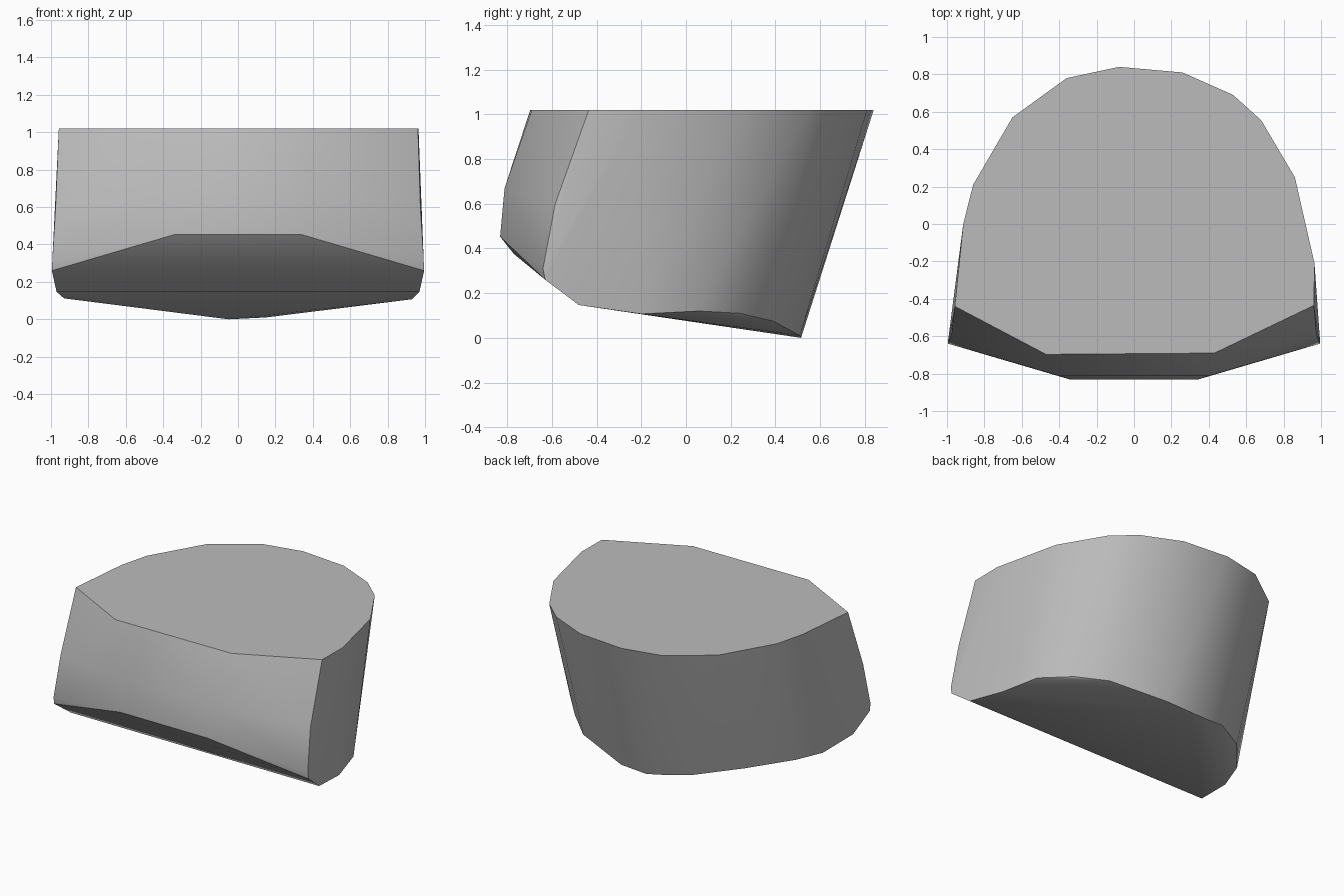
import bpy, bmesh, math

if "Cube" in bpy.data.objects:
    bpy.data.objects.remove(bpy.data.objects["Cube"], do_unlink=True)

# Single grey finish
grey = bpy.data.materials.new("mid_grey")
grey.use_nodes = True
colour = (0.5, 0.5, 0.5, 1)
grey.diffuse_color = colour
grey.node_tree.nodes["Principled BSDF"].inputs["Base Color"].default_value = colour

TOP = 1.02

# Flat top outline
top_outline = [(-.08, .84), (.26, .81), (.53, .69), (.68, .555), (.86, .25),
               (.965, -.21), (.962, -.435), (.43, -.69), (-.47, -.697),
               (-.958, -.44), (-.913, 0), (-.86, .21), (-.65, .57), (-.36, .78)]

# Gently bowed underside, undercut back
underside = [(-.05, .515, 0), (.15, .51, .01), (.53, .39, .075), (.7, .24, .11),
             (.86, .06, .12), (.93, -.2, .107), (-.93, -.2, .112), (-.86, 0, .12),
             (-.64, .26, .1), (-.36, .45, .05), (-.2, .485, .02)]

# Front nose and side corners, mirrored across x
nose_half = [(.34, -.832, .453), (.4, -.812, .67), (.3, -.77, .375),
             (.97, -.48, .147), (.995, -.63, .26), (.993, -.64, .31),
             (.975, -.585, .6)]

# Wrap the outlines in one convex block
bm = bmesh.new()
points = [(x, y, TOP) for x, y in top_outline] + underside
points += [(s * x, y, z) for x, y, z in nose_half for s in (-1, 1)]
for p in points:
    bm.verts.new(p)
hull = bmesh.ops.convex_hull(bm, input=bm.verts[:])
bmesh.ops.delete(bm, geom=list({g for g in hull["geom_interior"] + hull["geom_unused"]
                                if isinstance(g, bmesh.types.BMVert)}), context='VERTS')
bmesh.ops.dissolve_limit(bm, angle_limit=math.radians(1), verts=bm.verts[:], edges=bm.edges[:])
bmesh.ops.recalc_face_normals(bm, faces=bm.faces[:])

mesh = bpy.data.meshes.new("wedge_block")
bm.to_mesh(mesh)
bm.free()
block = bpy.data.objects.new("wedge_block", mesh)
bpy.context.collection.objects.link(block)
mesh.materials.append(grey)

# Soft walls, crisp rims
bpy.context.view_layer.objects.active = block
block.select_set(True)
bpy.ops.object.shade_smooth_by_angle(angle=math.radians(30))
